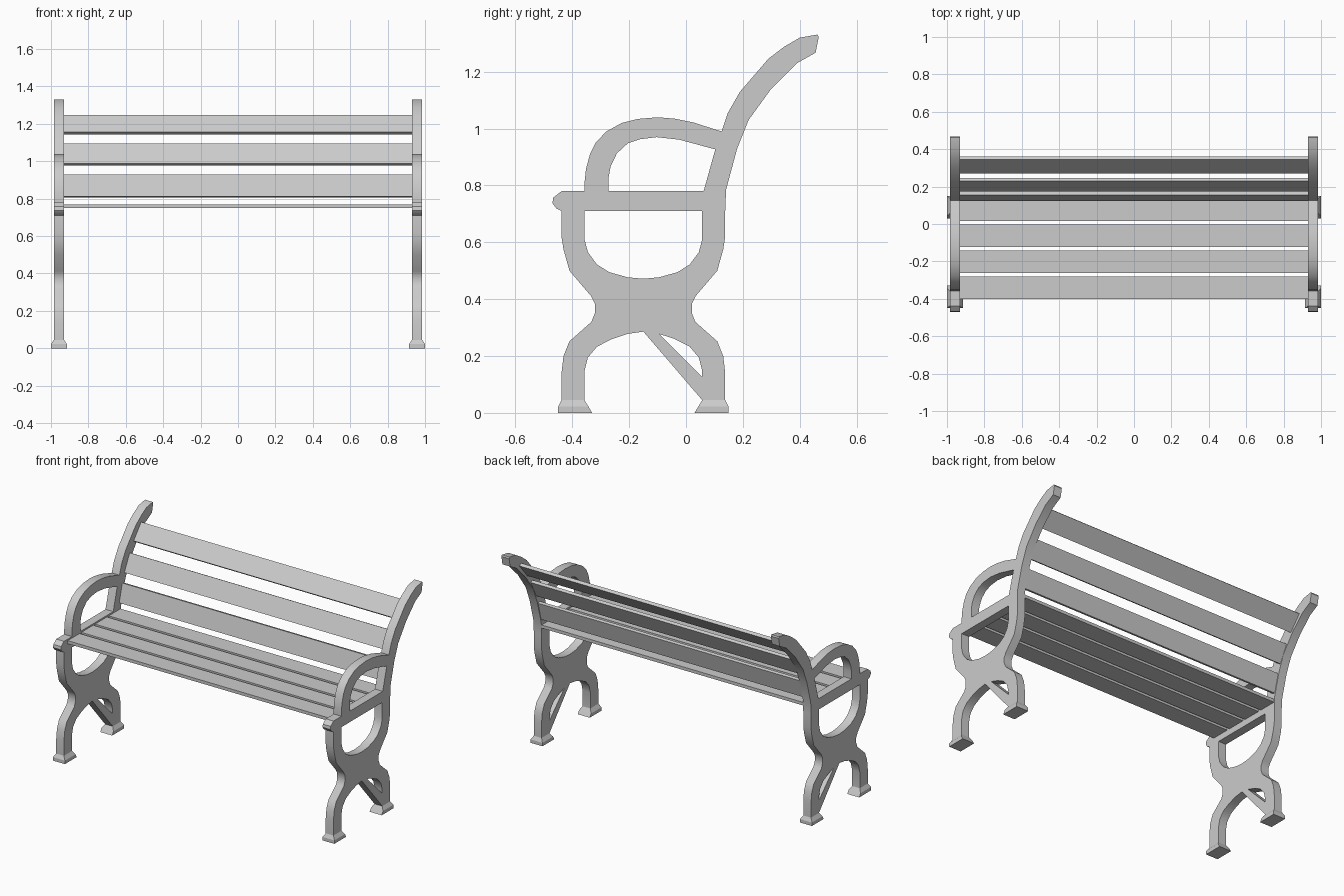
import bpy, bmesh, math
from mathutils import Matrix

if "Cube" in bpy.data.objects:
    bpy.data.objects.remove(bpy.data.objects["Cube"])

MID = -0.15          # the lower frame is symmetric about this y
FRAME_X = 0.9575     # centre of each cast end frame
HALF_T = 0.0275      # half thickness of an end frame


def mirrored(points):
    """Mirror (y, z) points about MID, reversed so the outline carries on."""
    return [(2 * MID - y, z) for y, z in reversed(points)]


def add_object(name, bm):
    bmesh.ops.recalc_face_normals(bm, faces=bm.faces)
    mesh = bpy.data.meshes.new(name)
    bm.to_mesh(mesh)
    bm.free()
    obj = bpy.data.objects.new(name, mesh)
    bpy.context.collection.objects.link(obj)
    return obj


def smooth(obj):
    bpy.ops.object.select_all(action='DESELECT')
    obj.select_set(True)
    bpy.context.view_layer.objects.active = obj
    bpy.ops.object.shade_smooth_by_angle(angle=math.radians(30))


# Outline pieces of the end frame in (y, z)
leg = [(-.438, .045), (-.438, .14), (-.431, .20), (-.41, .252), (-.333, .32),
       (-.321, .35), (-.321, .385), (-.335, .412), (-.41, .50), (-.431, .575),
       (-.438, .62), (-.438, .71)]
scroll = [(-.457, .72), (-.470, .738), (-.467, .757), (-.438, .78)]
arm = [(-.357, .78), (-.357, .81), (-.352, .857), (-.338, .91), (-.317, .952),
       (-.28, .99), (-.226, 1.02), (-.17, 1.034), (-.10, 1.04), (-.04, 1.035),
       (.025, 1.022), (.125, .99)]
back = [(.147, 1.055), (.19, 1.13), (.29, 1.246), (.345, 1.288), (.40, 1.32),
        (.463, 1.331), (.467, 1.322), (.456, 1.267), (.39, 1.23), (.30, 1.14),
        (.22, 1.03), (.18, .93), (.141, .785)]
arch = [(-.357, .045), (-.357, .148), (-.345, .195), (-.313, .233), (-.26, .26),
        (-.205, .278)]
outer = (leg + scroll + arm + back + mirrored(leg) + mirrored(arch)
         + [(MID, .286)] + arch[::-1])

# Openings under the armrest and under the seat rail
arm_hole = [(-.272, .78), (-.272, .83), (-.265, .868), (-.243, .913), (-.205, .948),
            (-.16, .963), (-.103, .97), (-.023, .961), (.103, .927), (.062, .78)]
bowl = [(-.357, .71), (-.357, .61), (-.345, .565), (-.313, .522), (-.27, .495),
        (-.205, .477)]
seat_hole = bowl + [(MID, .472)] + mirrored(bowl)


def end_frame(name, x):
    """Filled 2D curve with holes, extruded and turned into a mesh."""
    curve = bpy.data.curves.new(name + "_outline", 'CURVE')
    curve.dimensions = '2D'
    curve.fill_mode = 'BOTH'
    curve.extrude = HALF_T
    for loop in (outer, arm_hole, seat_hole):
        spline = curve.splines.new('POLY')
        spline.points.add(len(loop) - 1)
        for p, (y, z) in zip(spline.points, loop):
            p.co = (y, z, 0, 1)
        spline.use_cyclic_u = True
    helper = bpy.data.objects.new(name + "_outline", curve)
    bpy.context.collection.objects.link(helper)
    deps = bpy.context.evaluated_depsgraph_get()
    mesh = bpy.data.meshes.new_from_object(helper.evaluated_get(deps))
    bm = bmesh.new()
    bm.from_mesh(mesh)
    bpy.data.objects.remove(helper)
    bpy.data.meshes.remove(mesh)
    for v in bm.verts:
        y, z, t = v.co
        v.co = (x + t, y, z)
    bmesh.ops.remove_doubles(bm, verts=bm.verts, dist=1e-5)
    smooth(add_object(name, bm))


def foot(name, x, flip):
    """Flared foot lofted through rectangular rings."""
    bm = bmesh.new()
    rings = []
    for z, y0, y1, h in ((0, -.45, -.33, .0425), (.022, -.45, -.343, .0425),
                         (.045, -.438, -.357, HALF_T)):
        if flip:
            y0, y1 = 2 * MID - y0, 2 * MID - y1
        rings.append([bm.verts.new((x + a * h, y, z)) for a, y in
                      ((-1, y0), (1, y0), (1, y1), (-1, y1))])
    for a, b in zip(rings, rings[1:]):
        for i in range(4):
            j = (i + 1) % 4
            bm.faces.new((a[i], a[j], b[j], b[i]))
    bm.faces.new(rings[0])
    add_object(name, bm)


def slat(name, y, z, tilt):
    """Plank 0.12 wide and 0.02 thick; tilt is degrees from lying flat."""
    bm = bmesh.new()
    m = (Matrix.Translation((0, y, z)) @ Matrix.Rotation(math.radians(tilt), 4, 'X')
         @ Matrix.Diagonal((1.87, .12, .02, 1)))
    bmesh.ops.create_cube(bm, size=1, matrix=m)
    add_object(name, bm)


# Cast end frames with their feet
for side, s in (("left", -1), ("right", 1)):
    end_frame(side + "_end_frame", s * FRAME_X)
    foot(side + "_front_foot", s * FRAME_X, False)
    foot(side + "_back_foot", s * FRAME_X, True)

# Seat slats
for i in range(4):
    slat(f"seat_slat_{i + 1}", -.34 + i * .139, .76, 0)

# Back slats follow the curve of the back
for i, (y, z, lean) in enumerate(((.148, .868, 15), (.211, 1.036, 27), (.315, 1.195, 40))):
    slat(f"back_slat_{i + 1}", y, z, 90 - lean)
